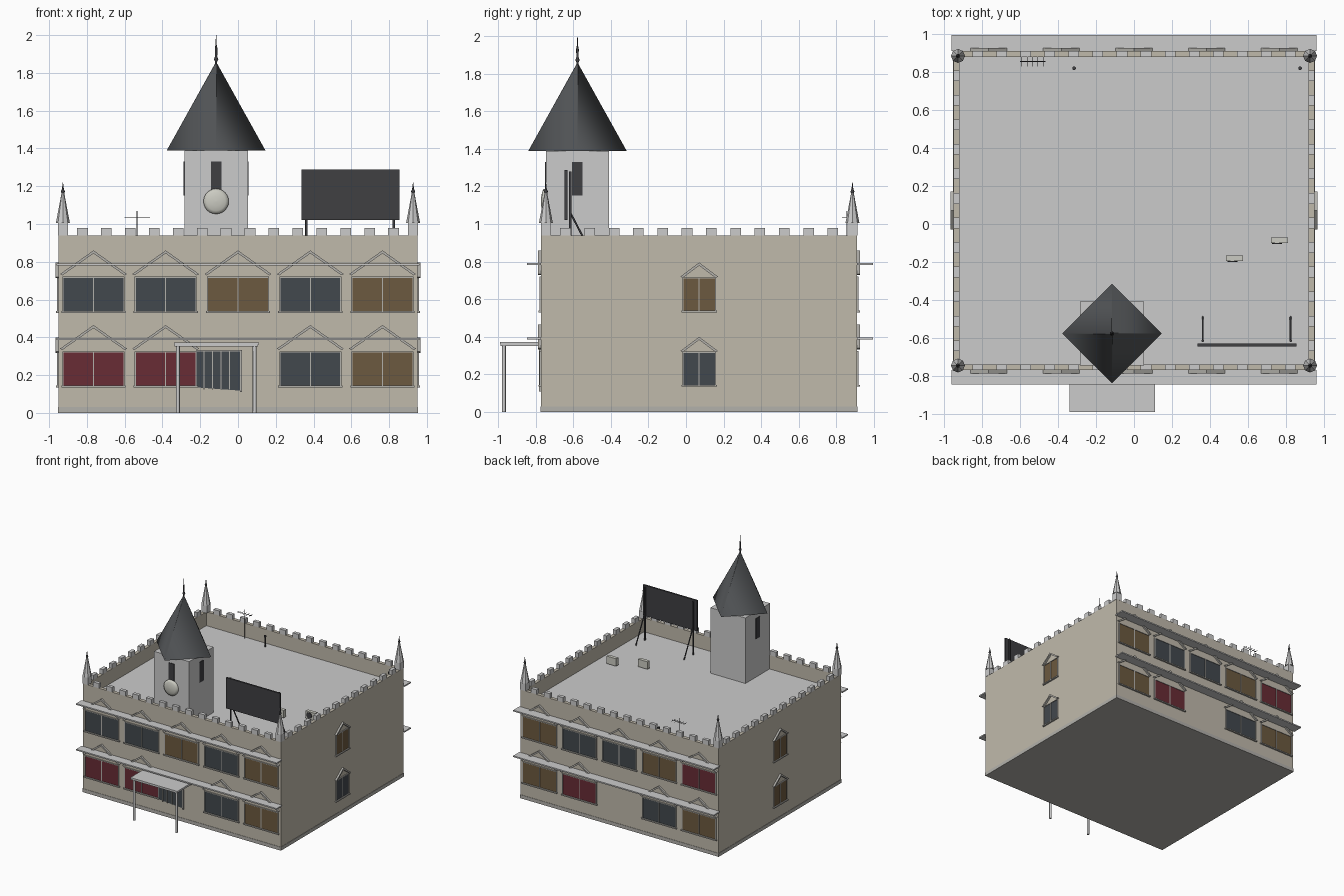
import bpy, bmesh, math
from mathutils import Matrix, Vector

if "Cube" in bpy.data.objects:
    bpy.data.objects.remove(bpy.data.objects["Cube"])


def material(name, rgb):
    m = bpy.data.materials.new(name)
    m.diffuse_color = (*rgb, 1)
    m.use_nodes = True
    m.node_tree.nodes["Principled BSDF"].inputs["Base Color"].default_value = m.diffuse_color
    return m


WALL = material("beige_wall", (0.53, 0.49, 0.41))
TRIM = material("trim", (0.45, 0.44, 0.41))
SLATE = material("slate_glass", (0.055, 0.065, 0.075))
BROWN = material("brown_glass", (0.15, 0.10, 0.05))
RED = material("red_glass", (0.14, 0.025, 0.036))
ROOF = material("dark_roof", (0.08, 0.085, 0.09))
DARK = material("dark_metal", (0.05, 0.05, 0.055))
IVORY = material("ivory", (0.6, 0.6, 0.54))


def finish(name, bm, mat=None, M=None):
    if M:
        bm.transform(M)
    bmesh.ops.recalc_face_normals(bm, faces=bm.faces)
    me = bpy.data.meshes.new(name)
    bm.to_mesh(me)
    bm.free()
    ob = bpy.data.objects.new(name, me)
    bpy.context.collection.objects.link(ob)
    if mat:
        me.materials.append(mat)
    return ob


def boxes(name, ranges, mat=None, M=None):
    """Each range is (x0, x1, y0, y1, z0, z1); all go in one object."""
    bm = bmesh.new()
    for x0, x1, y0, y1, z0, z1 in ranges:
        T = Matrix.Translation(((x0 + x1) / 2, (y0 + y1) / 2, (z0 + z1) / 2))
        S = Matrix.Diagonal((x1 - x0, y1 - y0, z1 - z0, 1))
        bmesh.ops.create_cube(bm, size=1, matrix=T @ S)
    return finish(name, bm, mat, M)


def prism(name, pts, y0, y1, mat=None, M=None):
    """Extrude an x-z outline along y."""
    bm = bmesh.new()
    f = bm.faces.new([bm.verts.new((x, y0, z)) for x, z in pts])
    r = bmesh.ops.extrude_face_region(bm, geom=[f])
    for v in r["geom"]:
        if isinstance(v, bmesh.types.BMVert):
            v.co.y = y1
    return finish(name, bm, mat, M)


def lathe(name, profile, n, mat=None, M=None, smooth=True):
    """Revolve (radius, z) points around z with n sides."""
    bm = bmesh.new()
    rings = [[bm.verts.new((r * math.cos(2 * math.pi * i / n), r * math.sin(2 * math.pi * i / n), z))
              for i in range(n)] for r, z in profile]
    for a, b in zip(rings, rings[1:]):
        for i in range(n):
            f = bm.faces.new((a[i], a[(i + 1) % n], b[(i + 1) % n], b[i]))
            f.smooth = smooth
    bm.faces.new(rings[0])
    bm.faces.new(rings[-1])
    return finish(name, bm, mat, M)


def rod(name, a, b, r, mat=None, n=8):
    a, b = Vector(a), Vector(b)
    q = (b - a).to_track_quat('Z', 'Y').to_matrix().to_4x4()
    return lathe(name, [(r, 0), (r, (b - a).length)], n, mat, Matrix.Translation(a) @ q)


X, Y0, Y1, DECK, TOP = 0.95, -0.77, 0.91, 0.82, 0.94
T = 0.03

# main block, plinth and parapet
boxes("main_block", [(-X, X, Y0, Y1, 0.03, DECK - 0.004)], WALL)
boxes("plinth", [(-X - .003, X + .003, Y0 - .003, Y1 + .003, 0, 0.03)], TRIM)
boxes("roof_deck", [(-X + T, X - T, Y0 + T, Y1 - T, DECK - 0.01, DECK)])
boxes("parapet", [(-X, X, Y0, Y0 + T, DECK - .004, TOP), (-X, X, Y1 - T, Y1, DECK - .004, TOP),
                  (-X, -X + T, Y0 + T, Y1 - T, DECK - .004, TOP),
                  (X - T, X, Y0 + T, Y1 - T, DECK - .004, TOP)], WALL)

# battlements
mer, w = [], 0.028
for i in range(1, 15):
    c = -X + 2 * X * i / 15
    mer += [(c - w, c + w, y, y + T, TOP, 0.98) for y in (Y0, Y1 - T)]
for i in range(1, 13):
    c = Y0 + (Y1 - Y0) * i / 13
    mer += [(x, x + T, c - w, c + w, TOP, 0.98) for x in (-X, X - T)]
boxes("battlements", mer)

# corner turrets
for sx in (-1, 1):
    for y in (Y0 + .025, Y1 - .025):
        x = sx * 0.927
        boxes("turret_base", [(x - .026, x + .026, y - .026, y + .026, TOP, 1.005)])
        P = Matrix.Translation((x, y, 0))
        lathe("turret_cone", [(.037, 1.005), (.007, 1.165)], 8, None, P, False)
        lathe("turret_finial", [(.005, 1.16), (.011, 1.172), (.005, 1.186), (.004, 1.195), (.001, 1.22)], 8, DARK, P)

# wall frames: local x along the wall, local -y outward
FRONT = Matrix.Translation((0, Y0, 0))
BACK = Matrix.Translation((0, Y1, 0)) @ Matrix.Rotation(math.pi, 4, 'Z')
RIGHT = Matrix.Translation((X, 0.07, 0)) @ Matrix.Rotation(math.pi / 2, 4, 'Z')
LEFT = Matrix.Translation((-X, 0.07, 0)) @ Matrix.Rotation(-math.pi / 2, 4, 'Z')


def window(M, u, z0, z1, hw, glass, gable_h, gable_w, gable_z):
    M = M @ Matrix.Translation((u, 0, 0))
    boxes("window_glass", [(-hw, hw, -.004, .01, z0, z1)], glass, M)
    f = .006
    boxes("window_frame", [(-hw - f, -hw, -.008, .01, z0, z1), (hw, hw + f, -.008, .01, z0, z1),
                           (-f / 2, f / 2, -.008, .01, z0, z1), (-hw - f, hw + f, -.008, .01, z1, z1 + f),
                           (-hw - .012, hw + .012, -.014, .01, z0 - .01, z0)], TRIM, M)
    g, a, t = gable_w, gable_z, .016
    prism("window_gable", [(-g, a), (0, a + gable_h), (g, a), (g - .012, a - .007),
                           (0, a + gable_h - t), (-g + .012, a - .007)], -.016, .005, TRIM, M)


US = (-.765, -.383, 0, .383, .765)
rows = [(FRONT, .54, (SLATE, SLATE, BROWN, SLATE, BROWN)), (FRONT, .145, (RED, RED, None, SLATE, BROWN)),
        (BACK, .54, (BROWN, SLATE, SLATE, BROWN, RED)), (BACK, .145, (BROWN, RED, None, SLATE, BROWN))]
for M, z, glasses in rows:
    for u, g in zip(US, glasses):
        if g:
            window(M, u, z, z + .175, .158, g, .125, .177, z + .195)
for M, low in ((RIGHT, SLATE), (LEFT, BROWN)):
    window(M, 0, .54, .71, .083, BROWN, .075, .1, .72)
    window(M, 0, .145, .315, .083, low, .075, .1, .325)

# long awning ledges, front and back
for M, d in ((FRONT, .075), (BACK, .085)):
    boxes("awning_ledge", [(-.962, .962, -d, 0, z, z + .011) for z in (.385, .781)], None, M)

# entrance: glazed door panel with a slanted foot, bars and canopy
prism("entrance_glass", [(-.222, .135), (.01, .118), (.01, .325), (-.222, .325)], -.006, .01, SLATE, FRONT)
boxes("entrance_bars", [(x - .003, x + .003, -.012, .01, .125, .325)
                        for x in (-.18, -.135, -.09, -.045)] +
      [(.01, .022, -.012, .01, .11, .33), (-.222, .022, -.012, .01, .325, .333)], TRIM, FRONT)
boxes("canopy", [(-.335, .105, -.985, Y0, .352, .362), (-.34, .11, -.99, Y0, .362, .372)])
for x in (-.318, .088):
    rod("canopy_post", (x, -.968, 0), (x, -.968, .352), .01)

# tower with pointed roof
CX, CY, H = -.116, -.577, .168
boxes("tower", [(CX - H, CX + H, CY - H, CY + H, DECK, 1.388)])
C = Matrix.Translation((CX, CY, 0))
lathe("tower_roof", [(.262, 1.388), (.004, 1.852)], 4, ROOF, C)
lathe("tower_finial", [(.006, 1.84), (.006, 1.86), (.012, 1.872), (.006, 1.886), (.007, 1.93),
                       (.003, 1.95), (.001, 2.0)], 8, DARK, C)
for k in (-1, 0, 1):
    boxes("tower_slot", [(-.028, .028, -H - .004, -H + .01, 1.152, 1.33)], DARK,
          C @ Matrix.Rotation(k * math.pi / 2, 4, 'Z'))
lathe("clock_disc", [(.067, 0), (.067, .012), (.05, .02), (.025, .025), (.003, .026)], 24, IVORY,
      Matrix.Translation((CX, CY - H, 1.12)) @ Matrix.Rotation(math.pi / 2, 4, 'X'))

# rooftop board with posts and braces
boxes("roof_board", [(.335, .855, -.645, -.63, 1.022, 1.288)], DARK)
for x in (.362, .825):
    rod("board_post", (x, -.615, DECK), (x, -.615, 1.28), .007, DARK)
    rod("board_brace", (x, -.615, 1.06), (x, -.49, DECK), .005, DARK)

# rooftop cooling units
for x, y in ((.765, -.085), (.53, -.18)):
    boxes("cooling_unit", [(x - .045, x + .045, y - .015, y + .015, DECK + .01, DECK + .075)], IVORY)
    rod("cooling_fan", (x - .012, y - .014, DECK + .043), (x - .012, y - .019, DECK + .043), .026, DARK, 16)

# vent pipes and aerial
for x in (-.315, .875):
    rod("vent_pipe", (x, .82, DECK), (x, .82, .91), .006, DARK)
    rod("vent_cap", (x, .82, .905), (x, .82, .92), .01, DARK)
rod("aerial_mast", (-.535, .855, DECK), (-.535, .855, 1.07), .002, DARK, 6)
rod("aerial_boom", (-.6, .855, 1.036), (-.465, .855, 1.036), .002, DARK, 6)
for i in range(5):
    x = -.59 + i * .028
    rod("aerial_element", (x, .83, 1.036), (x, .88, 1.036), .0015, DARK, 6)
